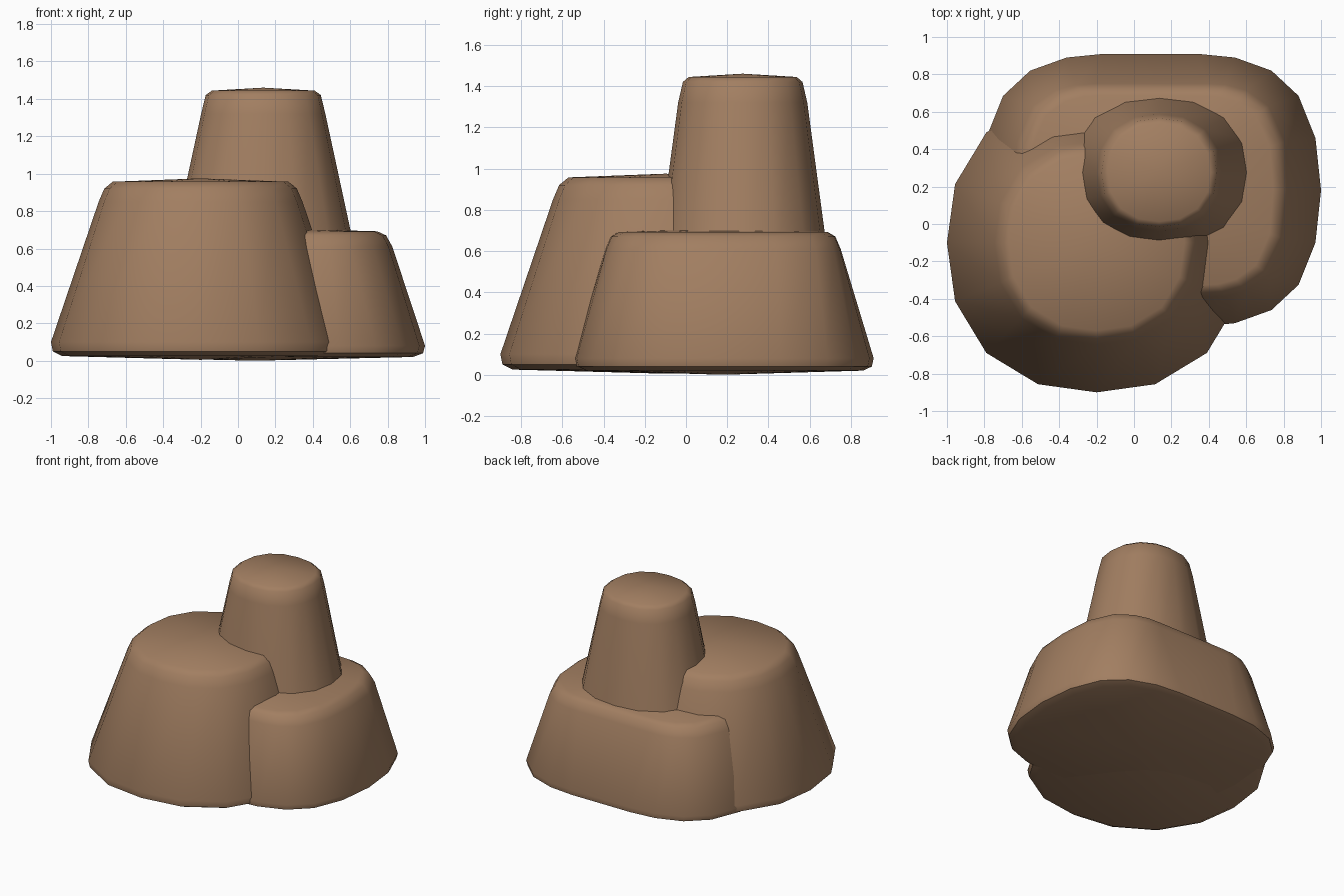
import bpy, math

if "Cube" in bpy.data.objects:
    bpy.data.objects.remove(bpy.data.objects["Cube"])

brown = bpy.data.materials.new("brown_rock")
brown.diffuse_color = (0.36, 0.21, 0.12, 1)
brown.use_nodes = True
brown.node_tree.nodes["Principled BSDF"].inputs["Base Color"].default_value = brown.diffuse_color


def rounded(n=16, power=2.27):
    """Slightly squared unit circle."""
    pts = []
    for i in range(n):
        c, s = math.cos(2 * math.pi * i / n), math.sin(2 * math.pi * i / n)
        k = (abs(c) ** power + abs(s) ** power) ** (-1 / power)
        pts.append((c * k, s * k))
    return pts


def mirrored(quarter):
    """Closed outline from a quarter that starts on the x axis."""
    half = quarter + [(-x, y) for x, y in reversed(quarter)]
    return half + [(x, -y) for x, y in reversed(half[1:-1])]


def loft(name, centre, rings, z_bottom, z_top):
    """Skin stacked rings; close both ends with a shallow fan."""
    n = len(rings[0])
    verts = [p for ring in rings for p in ring]
    faces = [(r * n + i, r * n + (i + 1) % n, (r + 1) * n + (i + 1) % n, (r + 1) * n + i)
             for r in range(len(rings) - 1) for i in range(n)]
    b, t, last = len(verts), len(verts) + 1, (len(rings) - 1) * n
    verts += [(0, 0, z_bottom), (0, 0, z_top)]
    for i in range(n):
        j = (i + 1) % n
        faces += [(b, j, i), (t, last + i, last + j)]
    mesh = bpy.data.meshes.new(name)
    mesh.from_pydata(verts, [], faces)
    mesh.materials.append(brown)
    obj = bpy.data.objects.new(name, mesh)
    obj.location = (*centre, 0)
    bpy.context.collection.objects.link(obj)
    bpy.ops.object.select_all(action='DESELECT')
    obj.select_set(True)
    bpy.context.view_layer.objects.active = obj
    bpy.ops.object.shade_smooth_by_angle(angle=math.radians(42))
    return obj


def stack(outline, profile):
    return [[(x * rx, y * ry, z) for x, y in outline] for rx, ry, z in profile]


# Large front rock
loft("front_rock", (-0.2, -0.1), stack(rounded(), [
    (0.74, 0.74, 0.025), (0.79, 0.79, 0.05), (0.80, 0.80, 0.10),
    (0.545, 0.545, 0.85), (0.515, 0.515, 0.92), (0.47, 0.47, 0.957)]), 0.005, 0.975)

# Tall narrow rock, rising out of the other two
loft("tall_rock", (0.135, 0.275), stack(rounded(), [
    (0.52, 0.43, 0.45), (0.332, 0.313, 1.32), (0.308, 0.29, 1.42),
    (0.275, 0.262, 1.444)]), 0.45, 1.46)

# Low wide back rock: its top outline is squarer than its base
base = mirrored([(0.91, 0), (0.88, 0.28), (0.79, 0.505), (0.645, 0.64), (0.45, 0.71), (0.25, 0.73)])
top = mirrored([(0.735, 0), (0.715, 0.26), (0.63, 0.45), (0.51, 0.535), (0.40, 0.565), (0.30, 0.57)])
rings = [[(x * k, y * k, z) for x, y in outline] for outline, k, z in [
    (base, 0.93, 0.02), (base, 0.988, 0.04), (base, 1.0, 0.08),
    (top, 1.0, 0.61), (top, 0.955, 0.67), (top, 0.89, 0.692)]]
loft("back_rock", (0.09, 0.18), rings, 0.0, 0.71)
